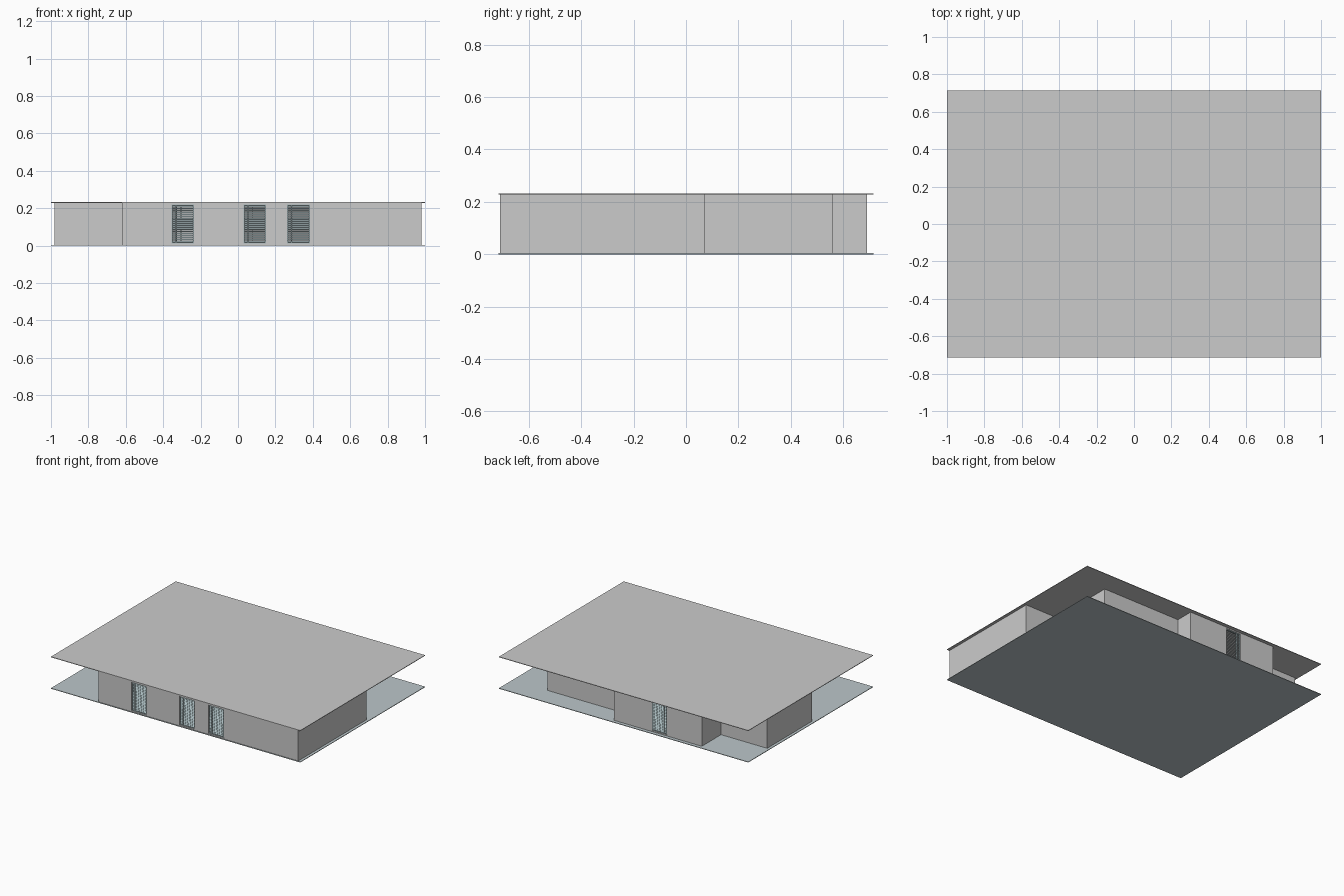
import bpy, bmesh, math
from mathutils import Vector

if "Cube" in bpy.data.objects:
    bpy.data.objects.remove(bpy.data.objects["Cube"])

FLOOR_T, WALL_TOP, ROOF_TOP, THICK = 0.004, 0.228, 0.232, 0.018


def material(name, rgb):
    m = bpy.data.materials.new(name)
    m.diffuse_color = (*rgb, 1)
    m.use_nodes = True
    m.node_tree.nodes["Principled BSDF"].inputs["Base Color"].default_value = m.diffuse_color
    return m


def finish(name, bm, mat=None):
    bmesh.ops.recalc_face_normals(bm, faces=bm.faces)
    me = bpy.data.meshes.new(name)
    bm.to_mesh(me)
    bm.free()
    ob = bpy.data.objects.new(name, me)
    bpy.context.collection.objects.link(ob)
    if mat:
        me.materials.append(mat)
    return ob


def add_box(bm, lo, hi, tilt=0):
    lo, hi = Vector(lo), Vector(hi)
    vs = bmesh.ops.create_cube(bm, size=1)["verts"]
    bmesh.ops.scale(bm, vec=hi - lo, verts=vs)
    if tilt:
        c, s = math.cos(tilt), math.sin(tilt)
        for v in vs:
            v.co.y, v.co.z = c * v.co.y - s * v.co.z, s * v.co.y + c * v.co.z
    bmesh.ops.translate(bm, vec=(lo + hi) / 2, verts=vs)


def box(name, lo, hi, mat=None):
    bm = bmesh.new()
    add_box(bm, lo, hi)
    return finish(name, bm, mat)


floor_mat = material("floor_grey_blue", (0.50, 0.57, 0.59))
slat_mat = material("slat_grey_teal", (0.40, 0.50, 0.52))

# Floor and ceiling slabs
box("floor_slab", (-1, -0.715, 0), (1, 0.715, FLOOR_T), floor_mat)
box("ceiling_slab", (-1, -0.715, WALL_TOP), (1, 0.715, ROOF_TOP))

# Outer wall: stepped floor plan, offset inward for thickness
outline = [(-.62, -.71), (.98, -.71), (.98, .07), (.72, .07), (.72, .56), (.094, .56),
           (.094, .69), (-.61, .69), (-.61, .47), (-.98, .47), (-.98, -.046), (-.62, -.046)]
outer = [Vector(p) for p in outline]
inner = []
for i, p in enumerate(outer):
    a = (p - outer[i - 1]).normalized()
    b = (outer[(i + 1) % len(outer)] - p).normalized()
    inner.append(p + THICK * (Vector((-a.y, a.x)) + Vector((-b.y, b.x))))

bm = bmesh.new()
rings = [[bm.verts.new((p.x, p.y, z)) for p in loop]
         for loop, z in ((outer, FLOOR_T), (outer, WALL_TOP), (inner, WALL_TOP), (inner, FLOOR_T))]
for k in range(4):
    r, s = rings[k], rings[(k + 1) % 4]
    for i in range(len(outer)):
        j = (i + 1) % len(outer)
        bm.faces.new((r[i], r[j], s[j], s[i]))
walls = finish("outer_walls", bm)

# Window openings: x start, x end, wall centre y
windows = [(-.355, -.235, -.701), (.03, .15, -.701), (.262, .385, -.701), (-.33, -.21, .681)]
Z0, Z1 = 0.012, 0.219
bm = bmesh.new()
for x0, x1, y in windows:
    add_box(bm, (x0, y - .03, Z0), (x1, y + .03, Z1))
cutter = finish("window_cutter", bm)
cutter.hide_render = True
cutter.hide_viewport = True
mod = walls.modifiers.new("openings", 'BOOLEAN')
mod.object = cutter
mod.operation = 'DIFFERENCE'
mod.solver = 'EXACT'

# Slatted windows with frame and centre bar
N = 18
for n, (x0, x1, y) in enumerate(windows):
    bm = bmesh.new()
    f = 0.005
    for x in (x0, x0 + .022, x1 - f):
        add_box(bm, (x, y - .006, Z0), (x + f, y + .006, Z1))
    for z in (Z0, Z1 - f):
        add_box(bm, (x0, y - .006, z), (x1, y + .006, z + f))
    step = (Z1 - Z0 - 2 * f) / N
    side = -1 if y > 0 else 1
    for i in range(N):
        z = Z0 + f + (i + .5) * step
        add_box(bm, (x0 + f, y - .006, z - .0012), (x1 - f, y + .006, z + .0012),
                tilt=side * math.radians(40))
    finish(f"slatted_window_{n + 1}", bm, slat_mat)

# Partition walls implied by the wall joints
box("partition_corner_side", (.516, -.692, FLOOR_T), (.534, -.245, WALL_TOP))
box("partition_corner_back", (.516, -.254, FLOOR_T), (.962, -.236, WALL_TOP))
